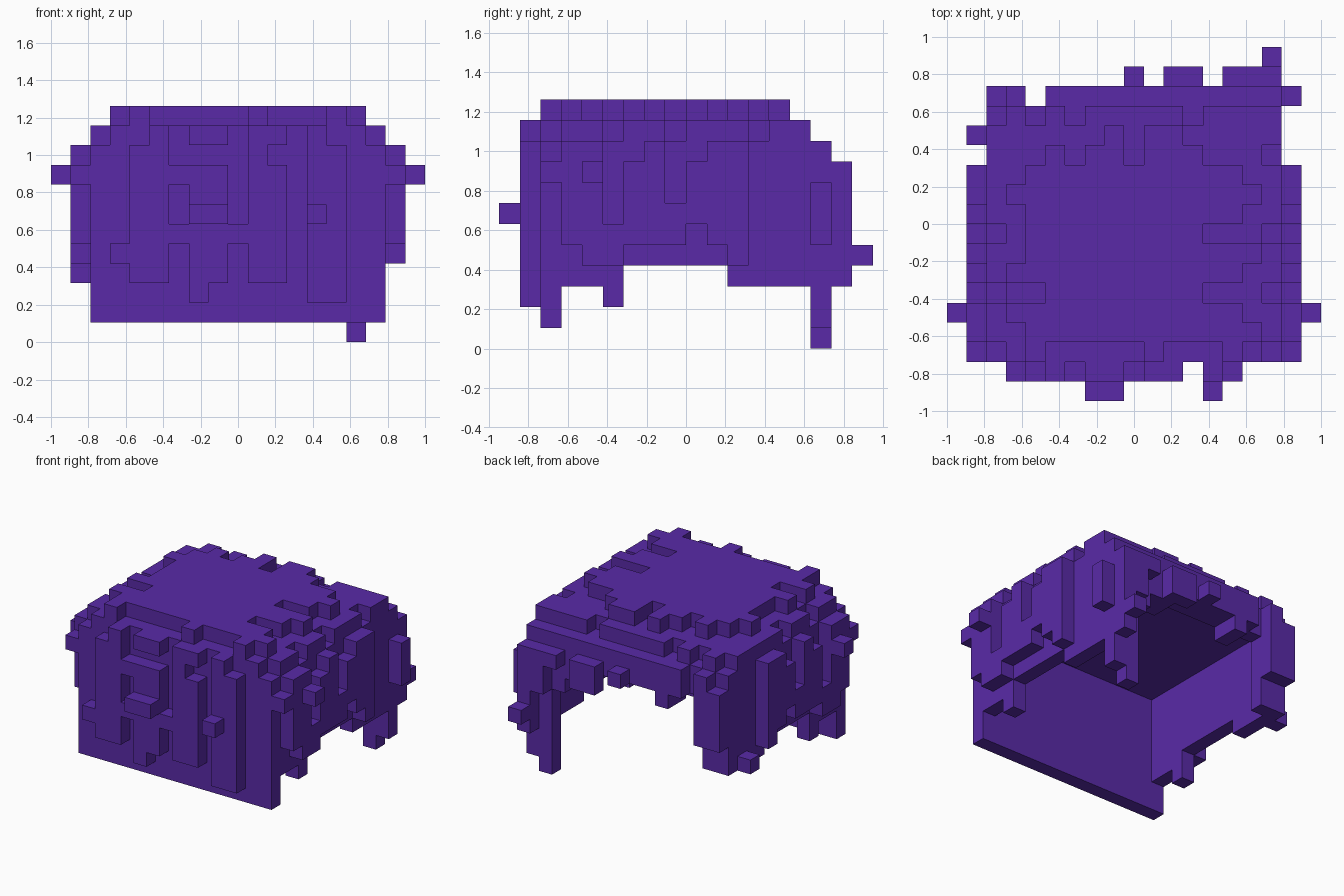
import bpy, bmesh
from mathutils import Vector

if "Cube" in bpy.data.objects:
    bpy.data.objects.remove(bpy.data.objects["Cube"])

U = 2 / 19                      # edge of one block
ORIGIN = Vector((-1.0, -9 * U, 0.0))

mat = bpy.data.materials.new("purple")
mat.diffuse_color = (0.100, 0.023, 0.390, 1)
mat.use_nodes = True
mat.node_tree.nodes["Principled BSDF"].inputs["Base Color"].default_value = mat.diffuse_color

parts = {}


def box(part, i0, i1, j0, j1, k0, k1, cut=False):
    """Add or remove an inclusive range of blocks."""
    cells = {(i, j, k) for i in range(i0, i1 + 1)
             for j in range(j0, j1 + 1) for k in range(k0, k1 + 1)}
    s = parts.setdefault(part, set())
    parts[part] = s - cells if cut else s | cells


# Crown slab and long flat curtain
box("crown", 2, 16, 2, 14, 9, 9)
box("nape_curtain", 2, 16, 2, 2, 1, 8)

# Middle layer on the crown, notched at the corners, sides and back
box("middle_layer", 2, 16, 2, 14, 10, 10)
for i in (2, 16):
    for j in (2, 5, 8):
        box("middle_layer", i, i, j, j, 10, 10, cut=True)
box("middle_layer", 16, 16, 12, 12, 10, 10, cut=True)
for i in (2, 4, 6, 12):
    box("middle_layer", i, i, 14, 14, 10, 10, cut=True)

# Locks raised on the curtain: i range, k range
for i0, i1, k0, k1 in [(3, 3, 4, 4), (4, 4, 3, 9), (5, 5, 3, 10), (6, 6, 5, 5),
                       (6, 6, 8, 8), (7, 7, 2, 8), (8, 8, 3, 8), (7, 8, 10, 10),
                       (9, 9, 5, 5), (10, 11, 3, 10), (13, 13, 2, 10), (14, 14, 2, 9)]:
    box("nape_locks", i0, i1, 1, 1, k0, k1)
box("nape_locks", 11, 11, 1, 1, 9, 9, cut=True)
box("nape_locks", 7, 8, 0, 0, 6, 6)
box("nape_locks", 13, 13, 0, 0, 6, 6)

# Side walls and raised side locks, the same on both sides
for name, wall, outer, tip in (("left", 2, 1, 0), ("right", 16, 17, 18)):
    w, l = name + "_side_wall", name + "_side_locks"
    for j0, j1, low in [(3, 4, 3), (5, 5, 2), (6, 10, 4), (11, 14, 3)]:
        box(w, wall, wall, j0, j1, low, 8)
    box(l, outer, outer, 2, 2, 8, 8)
    for j0, j1, low in [(3, 3, 5), (4, 5, 4), (6, 8, 5), (9, 9, 6), (10, 10, 5), (11, 11, 4)]:
        box(l, outer, outer, j0, j1, low, 9)
    for j0, j1, k0 in [(5, 5, 6), (6, 6, 9), (8, 8, 7), (9, 9, 9)]:
        box(l, outer, outer, j0, j1, k0, 9, cut=True)
    box(l, tip, tip, 4, 4, 8, 8)
box("left_side_locks", 1, 1, 13, 13, 3, 3)
box("right_side_locks", 17, 17, 15, 15, 5, 7)

# Top layer: each column runs from a front row to a back row
fronts = [2, 3, 3, 3, 3, 3, 2, 3, 3, 3, 2]
backs = [11, 12, 11, 12, 13, 11, 13, 13, 12, 11, 11]
for n, (a, b) in enumerate(zip(fronts, backs)):
    box("top_layer", n + 4, n + 4, a, b, 11, 11)
for i, j in [(3, 10), (3, 6), (3, 4), (15, 10), (15, 7), (15, 3)]:
    box("top_layer", i, i, j, j, 11, 11)
box("top_layer", 4, 4, 5, 5, 11, 11, cut=True)
for j in (5, 8):
    box("top_layer", 13, 15, j, j, 11, 11, cut=True)

# Fringe over the open side
box("fringe", 3, 15, 14, 14, 8, 8)
box("fringe", 5, 16, 15, 15, 8, 9)
for i0, i1 in [(6, 6), (12, 13)]:
    box("fringe", i0, i1, 14, 15, 7, 7)
box("fringe", 9, 9, 16, 16, 8, 8)
box("fringe", 11, 12, 16, 16, 7, 8)

# Long strands at the two open corners
box("left_strand", 2, 3, 15, 15, 5, 8)
box("left_strand", 3, 3, 15, 15, 9, 9)
box("left_strand", 3, 3, 14, 14, 3, 7)
box("right_strand", 16, 16, 15, 15, 1, 7)
box("right_strand", 15, 15, 15, 15, 0, 7)
box("right_strand", 14, 14, 15, 15, 6, 7)
box("right_strand", 14, 14, 16, 16, 8, 8)
box("right_strand", 15, 15, 16, 16, 6, 8)
box("right_strand", 16, 16, 16, 16, 3, 8)
box("right_strand", 16, 16, 17, 17, 4, 4)

filled = set().union(*parts.values())


def build(name, cells):
    """Skin a part, leaving out faces hidden against other blocks."""
    bm = bmesh.new()
    verts = {}

    def vert(p):
        key = tuple(p)
        if key not in verts:
            verts[key] = bm.verts.new(ORIGIN + Vector(key) * U)
        return verts[key]

    for c in sorted(cells):
        for axis in range(3):
            for side in (0, 1):
                near = list(c)
                near[axis] += 2 * side - 1
                if tuple(near) in filled:
                    continue
                ring = []
                for a, b in [(0, 0), (1, 0), (1, 1), (0, 1)]:
                    p = list(c)
                    p[axis] += side
                    p[(axis + 1) % 3] += a
                    p[(axis + 2) % 3] += b
                    ring.append(vert(p))
                bm.faces.new(ring if side else ring[::-1])
    bmesh.ops.dissolve_limit(bm, angle_limit=0.01, verts=bm.verts[:], edges=bm.edges[:])
    mesh = bpy.data.meshes.new(name)
    bm.to_mesh(mesh)
    bm.free()
    mesh.materials.append(mat)
    bpy.context.collection.objects.link(bpy.data.objects.new(name, mesh))


for part_name, part_cells in parts.items():
    build(part_name, part_cells)
